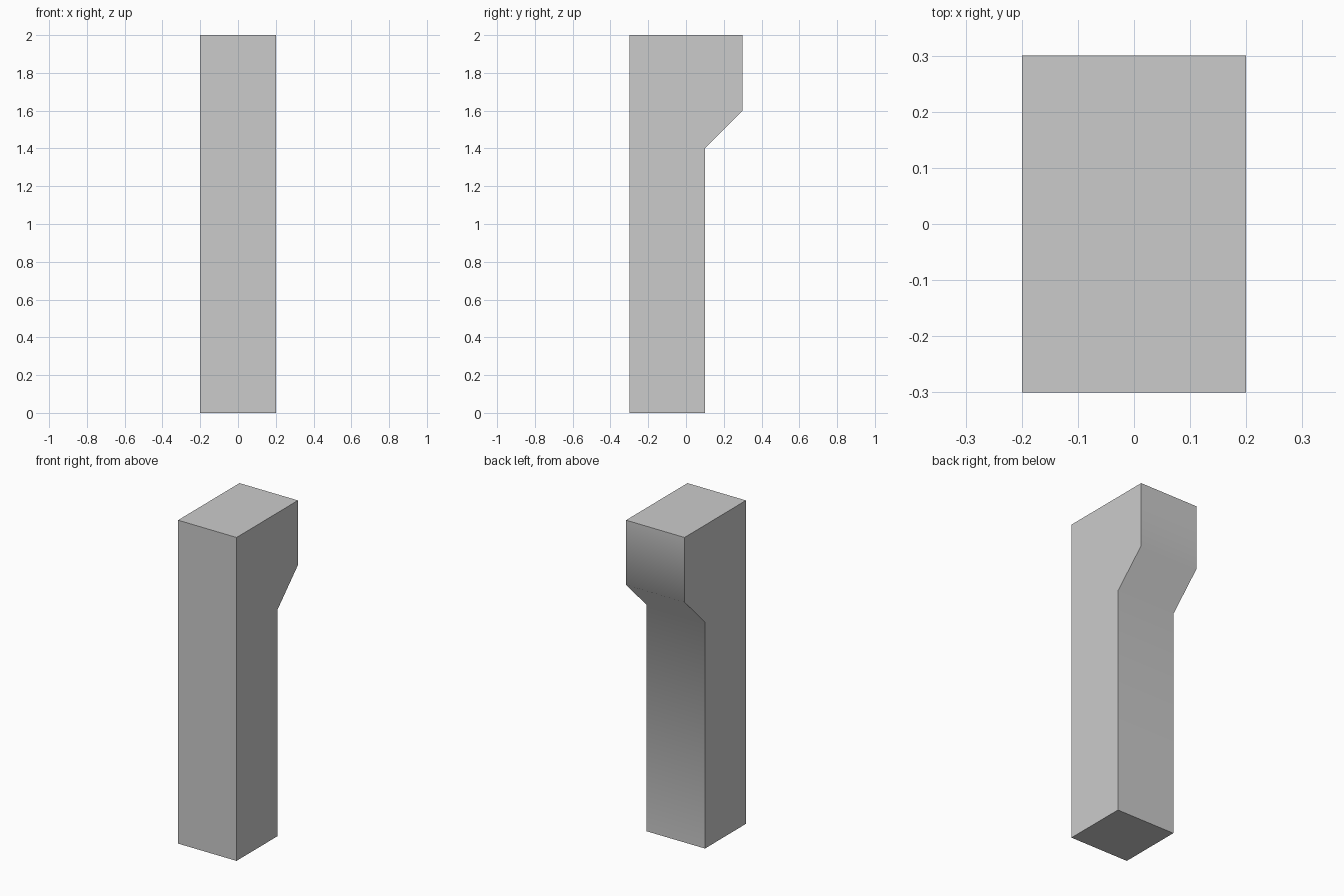
import bpy, bmesh, math
from mathutils import Vector

if "Cube" in bpy.data.objects:
    bpy.data.objects.remove(bpy.data.objects["Cube"])

# Side profile (y, z) of the post with its overhanging head
profile = [(-0.3, 0), (0.1, 0), (0.1, 1.4), (0.3, 1.6), (0.3, 2), (-0.3, 2)]
half_width = 0.2

# Extrude the profile across x
bm = bmesh.new()
side = bm.faces.new([bm.verts.new((-half_width, y, z)) for y, z in profile])
ext = bmesh.ops.extrude_face_region(bm, geom=[side], use_keep_orig=True)
moved = [g for g in ext["geom"] if isinstance(g, bmesh.types.BMVert)]
bmesh.ops.translate(bm, verts=moved, vec=Vector((2 * half_width, 0, 0)))
bmesh.ops.recalc_face_normals(bm, faces=bm.faces)

mesh = bpy.data.meshes.new("corbel_post")
bm.to_mesh(mesh)
bm.free()
post = bpy.data.objects.new("corbel_post", mesh)
bpy.context.collection.objects.link(post)

# Smooth across the 45 degree bends, keep square edges sharp
bpy.context.view_layer.objects.active = post
post.select_set(True)
bpy.ops.object.shade_smooth_by_angle(angle=math.radians(60))
